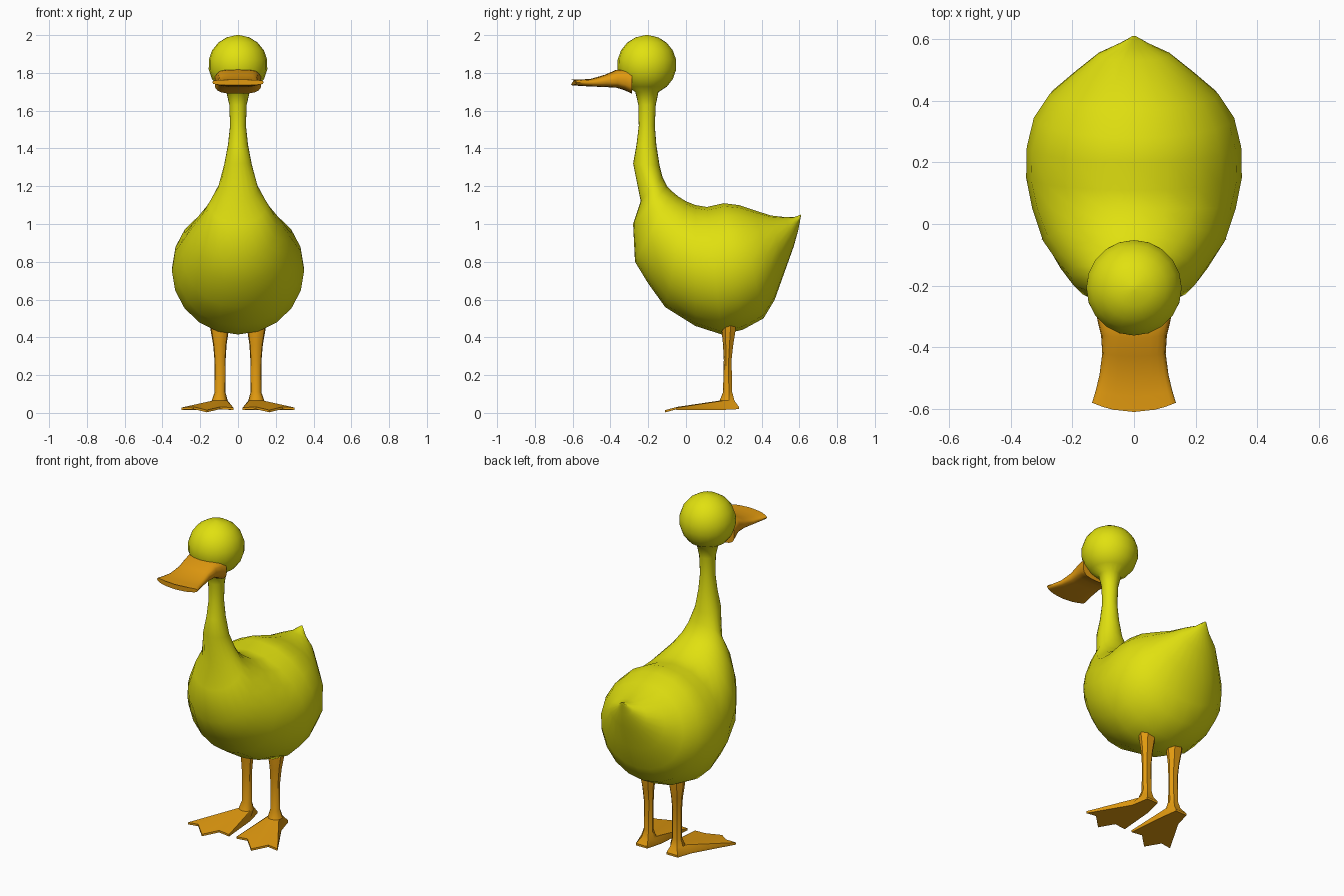
import bpy, bmesh, math
from mathutils import Vector

if "Cube" in bpy.data.objects:
    bpy.data.objects.remove(bpy.data.objects["Cube"])


def material(name, rgb):
    m = bpy.data.materials.new(name)
    m.diffuse_color = (*rgb, 1)
    m.use_nodes = True
    m.node_tree.nodes["Principled BSDF"].inputs["Base Color"].default_value = m.diffuse_color
    return m


YELLOW = material("yellow feathers", (0.75, 0.75, 0.005))
ORANGE = material("orange beak and feet", (0.75, 0.32, 0.005))


def loft(name, rings, mat, angle=50):
    """Skin a list of equal-length point rings and cap both ends."""
    bm = bmesh.new()
    vs = [[bm.verts.new(p) for p in r] for r in rings]
    n = len(vs[0])
    for a, b in zip(vs, vs[1:]):
        for i in range(n):
            j = (i + 1) % n
            bm.faces.new((a[i], a[j], b[j], b[i]))
    bm.faces.new(vs[0])
    bm.faces.new(vs[-1])
    bmesh.ops.recalc_face_normals(bm, faces=bm.faces)
    me = bpy.data.meshes.new(name)
    bm.to_mesh(me)
    bm.free()
    me.materials.append(mat)
    ob = bpy.data.objects.new(name, me)
    bpy.context.collection.objects.link(ob)
    bpy.ops.object.select_all(action='DESELECT')
    ob.select_set(True)
    bpy.context.view_layer.objects.active = ob
    bpy.ops.object.shade_smooth_by_angle(angle=math.radians(angle))
    return ob


def ellipse(back, front, width, n=20):
    """Ring through two centre-line points (y, z), with half-width in x."""
    a, b = Vector((0, *back)), Vector((0, *front))
    mid, half = (a + b) / 2, (a - b) / 2
    return [mid + half * math.cos(t) + Vector((width * math.sin(t), 0, 0))
            for t in (2 * math.pi * i / n for i in range(n))]


# body and neck: back point, belly or throat point, half-width
sections = [
    ((0.61, 1.05), (0.607, 1.035), 0.008),
    ((0.57, 1.036), (0.595, 0.97), 0.05),
    ((0.53, 1.036), (0.57, 0.88), 0.12),
    ((0.45, 1.045), (0.52, 0.74), 0.2),
    ((0.37, 1.07), (0.47, 0.60), 0.275),
    ((0.28, 1.10), (0.41, 0.50), 0.325),
    ((0.20, 1.11), (0.30, 0.44), 0.348),
    ((0.11, 1.09), (0.19, 0.415), 0.35),
    ((0.05, 1.10), (0.05, 0.46), 0.33),
    ((0.0, 1.12), (-0.11, 0.56), 0.295),
    ((-0.04, 1.145), (-0.20, 0.685), 0.25),
    ((-0.07, 1.17), (-0.27, 0.80), 0.205),
    ((-0.10, 1.20), (-0.28, 1.0), 0.15),
    ((-0.125, 1.25), (-0.24, 1.12), 0.108),
    ((-0.14, 1.31), (-0.28, 1.32), 0.073),
    ((-0.157, 1.42), (-0.262, 1.42), 0.053),
    ((-0.165, 1.52), (-0.25, 1.52), 0.042),
    ((-0.16, 1.63), (-0.252, 1.63), 0.046),
]
# head: latitude rings of a ball on top of the neck
HY, HZ, HR = -0.207, 1.843, 0.157
for k in range(9):
    t = math.radians(-67 + k * 19.2)
    r, z = HR * math.cos(t), HZ + HR * math.sin(t)
    sections.append(((HY + r, z), (HY - r, z), r))
sections.append(((HY + 0.004, 2.0), (HY - 0.004, 2.0), 0.004))
loft("body_neck_and_head", [ellipse(*s) for s in sections], YELLOW)


# beak: y, top, bottom, half-width, forward bow of the centre
def beak_ring(y, top, bottom, width, bow, n=20):
    ring = []
    for i in range(n):
        t = 2 * math.pi * i / n
        c, s = math.cos(t), math.sin(t)
        px = math.copysign(abs(c) ** 0.6, c)
        pz = math.copysign(abs(s) ** 0.6, s)
        ring.append((width * px, y - bow * (1 - px * px),
                     (top + bottom) / 2 + (top - bottom) / 2 * pz))
    return ring


loft("beak", [beak_ring(*s) for s in (
    (-0.285, 1.815, 1.69, 0.124, 0.0),
    (-0.32, 1.82, 1.71, 0.117, 0.01),
    (-0.36, 1.816, 1.722, 0.107, 0.01),
    (-0.42, 1.79, 1.725, 0.103, 0.01),
    (-0.49, 1.768, 1.728, 0.112, 0.015),
    (-0.54, 1.765, 1.731, 0.124, 0.02),
    (-0.58, 1.764, 1.735, 0.136, 0.03))], ORANGE)

# webbed foot outline: heel, outer edge, three toes with notches, inner edge
FOOT = [(0.14, 0.28), (0.165, 0.18), (0.30, -0.05), (0.235, -0.045),
        (0.165, -0.11), (0.095, -0.045), (0.025, -0.05), (0.045, 0.18),
        (0.065, 0.28)]
TOE_Z = [0.02, 0.015, 0.016, 0.02, 0.003, 0.02, 0.016, 0.015, 0.02]
LEG_ANGLES = [60, 10, -30, -60, -90, -120, -150, 170, 120]


def leg_ring(z, x, y, rx, ry):
    return [(x + rx * math.cos(math.radians(a)), y + ry * math.sin(math.radians(a)), z)
            for a in LEG_ANGLES]


for side, label in ((1, "right"), (-1, "left")):
    rings = [[(x, y, z) for (x, y), z in zip(FOOT, TOE_Z)],
             [(x, y, z + 0.012) for (x, y), z in zip(FOOT, TOE_Z)],
             leg_ring(0.065, 0.097, 0.22, 0.043, 0.042),
             leg_ring(0.11, 0.095, 0.222, 0.029, 0.026),
             leg_ring(0.28, 0.095, 0.222, 0.030, 0.022),
             leg_ring(0.36, 0.096, 0.225, 0.036, 0.029),
             leg_ring(0.44, 0.097, 0.228, 0.049, 0.040),
             leg_ring(0.49, 0.097, 0.228, 0.049, 0.040)]
    loft(label + "_leg_and_foot",
         [[(side * x, y, z) for x, y, z in r] for r in rings], ORANGE, 35)
